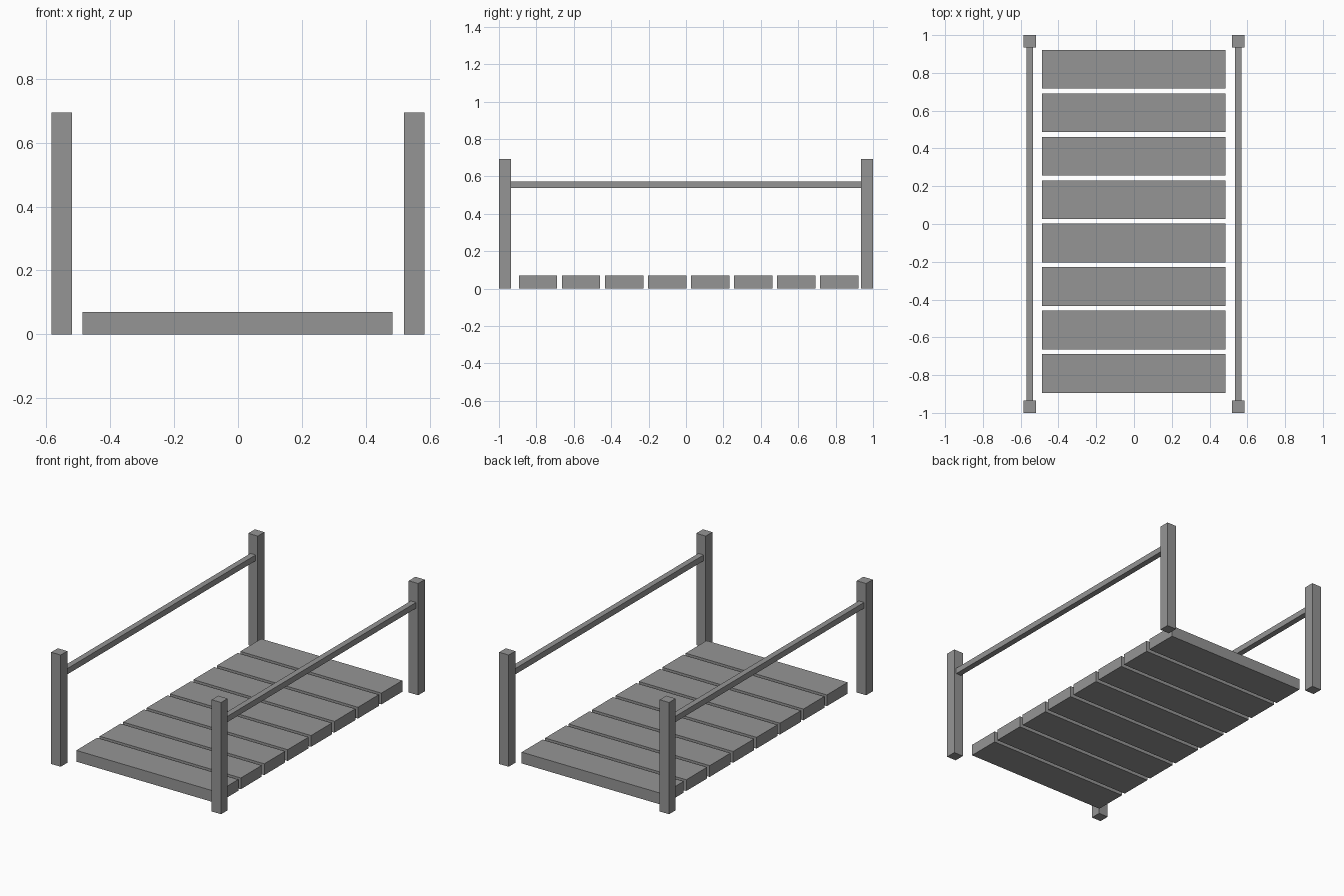
import bpy
import bmesh
from mathutils import Matrix, Vector

cube = bpy.data.objects.get("Cube")
if cube:
    bpy.data.objects.remove(cube, do_unlink=True)

grey = bpy.data.materials.new("plain grey")
grey.use_nodes = True
colour = (0.3, 0.3, 0.3, 1)
grey.diffuse_color = colour
grey.node_tree.nodes["Principled BSDF"].inputs["Base Color"].default_value = colour


def box(name, centre, size):
    """Flat-faced box given by its centre and full size."""
    bm = bmesh.new()
    bmesh.ops.create_cube(bm, size=1, matrix=Matrix.Diagonal((*size, 1)))
    mesh = bpy.data.meshes.new(name)
    bm.to_mesh(mesh)
    bm.free()
    mesh.materials.append(grey)
    obj = bpy.data.objects.new(name, mesh)
    obj.location = Vector(centre)
    bpy.context.collection.objects.link(obj)
    return obj


# Deck planks, evenly spaced along the walkway
PLANKS, PITCH, FIRST_Y = 8, 0.23, -0.791
for i in range(PLANKS):
    box(f"plank_{i + 1}", (-0.001, FIRST_Y + i * PITCH, 0.035), (0.97, 0.205, 0.07))

# Corner posts and a handrail on each side
POST, HEIGHT, SIDE_X = 0.065, 0.694, 0.5515
POST_Y = 1 - POST / 2
for side, sx in (("right", -1), ("left", 1)):
    for end, sy in (("front", -1), ("back", 1)):
        box(f"{end}_{side}_post", (sx * SIDE_X, sy * POST_Y, HEIGHT / 2),
            (POST, POST, HEIGHT))
    box(f"{side}_handrail", (sx * SIDE_X, 0, 0.555), (0.036, 2 - 2 * POST, 0.036))
